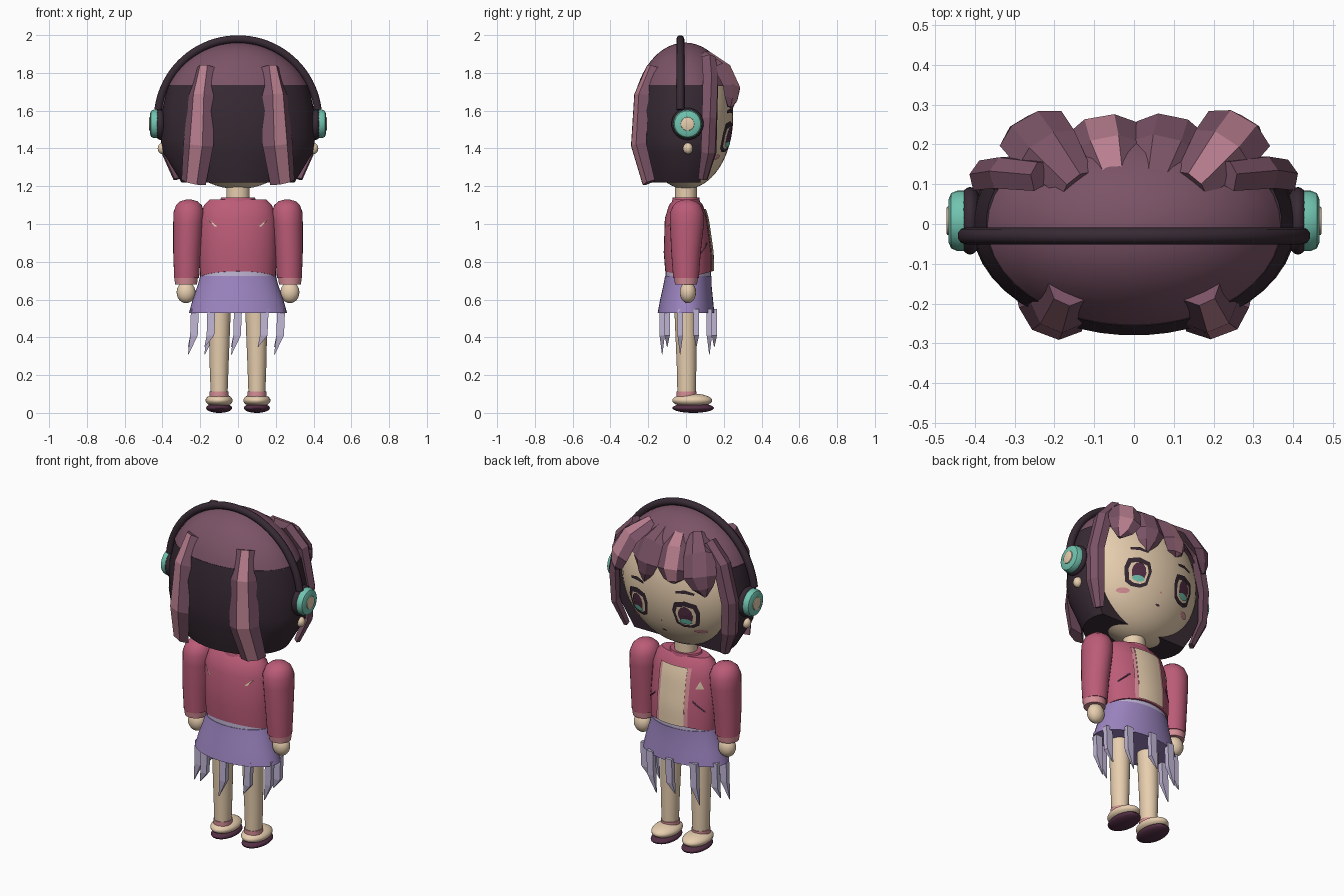
import bpy, bmesh, math
from mathutils import Vector, Matrix

if "Cube" in bpy.data.objects:
    bpy.data.objects.remove(bpy.data.objects["Cube"])


def material(name, r, g, b):
    m = bpy.data.materials.new(name)
    m.diffuse_color = [(c / 255) ** 2.2 for c in (r, g, b)] + [1]
    m.use_nodes = True
    m.node_tree.nodes["Principled BSDF"].inputs["Base Color"].default_value = m.diffuse_color
    return m


DARK = material("charcoal", 58, 46, 55)
MAUVE = material("mauve hair", 122, 84, 102)
LIGHT = material("hair highlight", 184, 126, 142)
JACKET = material("jacket rose", 186, 92, 119)
PURPLE = material("skirt purple", 154, 131, 190)
PALE = material("pale lavender", 193, 182, 214)
SKIN = material("skin", 234, 208, 176)
TEAL = material("teal", 112, 194, 174)
BLUSH = material("blush pink", 214, 142, 150)
SOLE = material("sole plum", 84, 50, 70)


def finish(name, bm, *mats, smooth=True, recalc=True):
    if recalc:
        bmesh.ops.recalc_face_normals(bm, faces=bm.faces)
    me = bpy.data.meshes.new(name)
    bm.to_mesh(me)
    bm.free()
    ob = bpy.data.objects.new(name, me)
    bpy.context.collection.objects.link(ob)
    for m in mats:
        me.materials.append(m)
    if smooth:
        bpy.ops.object.select_all(action='DESELECT')
        ob.select_set(True)
        bpy.context.view_layer.objects.active = ob
        bpy.ops.object.shade_smooth_by_angle(angle=math.radians(40))
    return ob


def skin_rings(bm, rings):
    """Join rings of points into a closed, capped tube; returns the strips by side."""
    vs = [[bm.verts.new(p) for p in r] for r in rings]
    n = len(vs[0])
    strips = [[] for _ in range(n)]
    for a, b in zip(vs, vs[1:]):
        for k in range(n):
            j = (k + 1) % n
            strips[k].append(bm.faces.new((a[k], a[j], b[j], b[k])))
    bm.faces.new(vs[0])
    bm.faces.new(vs[-1][::-1])
    return strips


def loft(name, rings, mat, n=28, arc=None, hem=0):
    """Stack of ellipses (cx, cy, z, rx, ry); arc gives a partial sweep, hem arches the first ring."""
    a0, a1 = arc or (0, 360 * (n - 1) / n)
    angs = [math.radians(a0 + (a1 - a0) * k / (n - 1)) for k in range(n)]
    bm = bmesh.new()
    skin_rings(bm, [[(cx + rx * math.cos(t), cy + ry * math.sin(t),
                      z + (hem * abs(math.sin(t)) if i == 0 else 0)) for t in angs]
                    for i, (cx, cy, z, rx, ry) in enumerate(rings)])
    return finish(name, bm, mat)


def ball(name, loc, size, mat, u=28, v=16):
    bm = bmesh.new()
    bmesh.ops.create_uvsphere(bm, u_segments=u, v_segments=v, radius=1,
                              matrix=Matrix.Translation(loc) @ Matrix.Diagonal((*size, 1)))
    return finish(name, bm, mat)


def lock(name, path, mat, highlight=None):
    """Faceted hair lock along (x, y, z, half width, half depth)."""
    prof = [(-1, 0), (-.45, .9), (.4, .9), (1, 0), (0, -.7)]
    pts = [Vector(p[:3]) for p in path]
    rings = []
    for i, p in enumerate(pts):
        t = (pts[min(i + 1, len(pts) - 1)] - pts[max(i - 1, 0)]).normalized()
        out = Vector((p.x / .16, p.y / .075, (p.z - 1.57) / .16))
        s = t.cross(out).normalized()
        d = s.cross(t)
        rings.append([p + s * a * path[i][3] + d * b * path[i][4] for a, b in prof])
    bm = bmesh.new()
    strips = skin_rings(bm, rings)
    if highlight is not None:
        for f in strips[highlight]:
            f.material_index = 1
    return finish(name, bm, mat, LIGHT, smooth=False)


def fan(name, cx, cz, poly, surf, off, mat, side=1):
    """Thin painted patch wrapped on a surface y = surf(x, z)."""
    bm = bmesh.new()
    put = lambda x, z: bm.verts.new((x, side * (surf(x, z) + off), z))
    c = put(cx, cz)
    ring = [put(cx + x, cz + z) for x, z in poly]
    for a, b in zip(ring, ring[1:] + ring[:1]):
        f = bm.faces.new((c, a, b))
        f.normal_update()
        if f.normal.y * side < 0:
            f.normal_flip()
    return finish(name, bm, mat, smooth=False, recalc=False)


def oval(rx, rz, n=12):
    return [(rx * math.cos(2 * math.pi * k / n), rz * math.sin(2 * math.pi * k / n)) for k in range(n)]


# Head and neck
def face_y(x, z):
    return .25 * math.sqrt(max(0, 1 - (x / .38) ** 2 - ((z - 1.57) / .385) ** 2))


ball("head", (0, 0, 1.57), (.38, .25, .385), SKIN, 40, 28)
loft("neck", [(0, 0, 1.08, .062, .058), (0, 0, 1.24, .062, .058)], SKIN)

# Face
EYE = [(-.075, .02), (-.06, .07), (0, .085), (.06, .07), (.075, .02), (.06, -.06), (.025, -.08), (-.025, -.08), (-.06, -.06)]
for s in (-1, 1):
    ex = .155 * s
    fan("eye_outline", ex, 1.46, EYE, face_y, .006, DARK)
    fan("eye_inner", ex, 1.455, [(x * .74, z * .72) for x, z in EYE], face_y, .009, SKIN)
    fan("iris", ex, 1.46, oval(.04, .055), face_y, .012, SOLE)
    fan("iris_glow", ex, 1.422, oval(.035, .017), face_y, .015, TEAL)
    fan("eyebrow", ex, 1.59, [(-.05, -.005), (0, .006), (.05, -.005), (.05, .008), (0, .02), (-.05, .008)], face_y, .006, DARK)
    fan("cheek", .21 * s, 1.355, oval(.033, .014), face_y, .005, BLUSH)
fan("mouth", 0, 1.325, oval(.015, .006, 8), face_y, .004, SOLE)
fan("nose", 0, 1.39, oval(.007, .006, 6), face_y, .004, BLUSH)

# Hair cap and back hair
cap = []
for k in range(12):
    a = math.radians(24.2 + (88.5 - 24.2) * k / 11)
    cap.append((0, -.005, 1.57 + .39 * math.sin(a), .407 * math.cos(a), .275 * math.cos(a)))
loft("hair_cap", cap, MAUVE, 40)
loft("back_hair", [(0, 0, 1.22, .30, .225), (0, 0, 1.38, .398, .268), (0, 0, 1.45, .408, .278),
                   (0, 0, 1.60, .402, .28), (0, 0, 1.735, .372, .256)], DARK, 28, arc=(-200, 20))

# Hair locks
for s in (-1, 1):
    lock("back_lock", [(.17 * s, -.17, 1.83, .05, .035), (.195 * s, -.225, 1.68, .07, .045),
                       (.21 * s, -.24, 1.42, .085, .045), (.235 * s, -.19, 1.22, .07, .035)], MAUVE, 1)
    lock("side_lock", [(.23 * s, .12, 1.87, .045, .04), (.325 * s, .13, 1.77, .05, .04),
                       (.375 * s, .125, 1.56, .05, .035), (.37 * s, .12, 1.38, .05, .03),
                       (.32 * s, .09, 1.24, .03, .02)], MAUVE)
for x, hl, tip in ((-.26, None, 1.61), (-.08, 1, 1.64), (.095, None, 1.6), (.265, 1, 1.62)):
    lock("fringe_lock", [(x * .55, .10, 1.885, .05, .035), (x * .85, .19, 1.82, .085, .04),
                         (x, .24, 1.72, .09, .035), (x * 1.06, .235, 1.66, .06, .03),
                         (x * 1.1, .228, tip, .012, .015)], MAUVE, hl)

# Headphones
crv = bpy.data.curves.new("headband", 'CURVE')
crv.dimensions = '3D'
crv.bevel_depth = .021
crv.bevel_resolution = 3
crv.use_fill_caps = True
spl = crv.splines.new('POLY')
spl.points.add(40)
for k, p in enumerate(spl.points):
    a = math.radians(7 + 166 * k / 40)
    p.co = (.426 * math.cos(a), -.03, 1.553 + .426 * math.sin(a), 1)
spl.use_smooth = True
crv.materials.append(DARK)
bpy.context.collection.objects.link(bpy.data.objects.new("headband", crv))


def disc(name, x0, x1, r, bevel, mat, s):
    prof = [(x0, r), (x1 - bevel, r), (x1 - bevel * .3, r - bevel * .3), (x1, r - bevel)]
    bm = bmesh.new()
    skin_rings(bm, [[(s * x, .008 + q * math.cos(2 * math.pi * k / 24), 1.53 + q * math.sin(2 * math.pi * k / 24))
                     for k in range(24)] for x, q in prof])
    finish(name, bm, mat)


for s in (-1, 1):
    ball("ear_cushion", (.412 * s, .008, 1.53), (.035, .085, .085), DARK)
    disc("ear_cup", .425, .466, .076, .022, TEAL, s)
    disc("ear_button", .46, .471, .036, .004, SKIN, s)
    ball("earring", (.40 * s, .01, 1.40), (.026, .026, .03), SKIN, 14, 8)

# Jacket
TORSO = [(0, .015, .715, .20, .125), (0, .01, .85, .205, .128), (0, 0, 1.03, .20, .112),
         (0, 0, 1.10, .18, .09), (0, 0, 1.13, .15, .065)]


def torso_y(x, z, side=1):
    for a, b in zip(TORSO, TORSO[1:]):
        if z <= b[2]:
            t = max(0, (z - a[2]) / (b[2] - a[2]))
            cy, rx, ry = (a[i] + (b[i] - a[i]) * t for i in (1, 3, 4))
            return side * cy + ry * math.sqrt(max(0, 1 - (x / rx) ** 2))
    return .06


def patch(name, x0, x1, z0, z1, off, mat):
    bm = bmesh.new()
    g = [[bm.verts.new((x0 + (x1 - x0) * i / 6, torso_y(x0 + (x1 - x0) * i / 6, z0 + (z1 - z0) * j / 8) + off,
                        z0 + (z1 - z0) * j / 8)) for i in range(7)] for j in range(9)]
    for j in range(8):
        for i in range(6):
            bm.faces.new((g[j][i], g[j + 1][i], g[j + 1][i + 1], g[j][i + 1]))
    finish(name, bm, mat, recalc=False)


loft("jacket", TORSO, JACKET, 36, hem=.035)
loft("collar", [(0, 0, 1.11, .10, .075), (0, 0, 1.14, .09, .07)], JACKET)
patch("shirt_front", -.08, .08, .75, 1.08, .009, SKIN)
for s in (-1, 1):
    patch("lapel", min(.08 * s, .10 * s), max(.08 * s, .10 * s), .75, 1.08, .007, BLUSH)
    fan("pocket_line", .15 * s, .87, [(-.03 * s, .022), (-.03 * s, .034), (.03 * s, -.022), (.03 * s, -.034)], torso_y, .005, SOLE)
    fan("back_mark", .14 * s, 1.005, [(-.03 * s, -.018), (-.015 * s, -.018), (.028 * s, .03), (.015 * s, .02)],
        lambda x, z: torso_y(x, z, -1), .005, SKIN, -1)
fan("badge", -.15, .99, [(-.02, -.02), (.02, -.02), (0, .025)], torso_y, .006, SKIN)

# Arms, cuffs and hands
for s in (-1, 1):
    x = .26 * s
    loft("sleeve", [(.272 * s, 0, .715, .066, .068), (.27 * s, 0, .85, .073, .078), (.263 * s, .005, 1.0, .08, .09),
                    (x, .005, 1.06, .082, .09), (x, .005, 1.10, .068, .072), (x, .005, 1.12, .046, .048),
                    (x, .005, 1.13, .012, .012)], JACKET)
    loft("cuff", [(.275 * s, 0, .68, .058, .058), (.275 * s, 0, .72, .063, .064)], BLUSH)
    ball("hand", (.275 * s, .01, .638), (.05, .043, .057), SKIN, 20, 12)

# Skirt with fringe
loft("waistband", [(0, .012, .70, .196, .12), (0, .012, .77, .196, .12)], PALE)
loft("skirt", [(0, 0, .53, .26, .15), (0, .003, .60, .24, .14), (0, .008, .68, .212, .127), (0, .012, .725, .20, .123)], PURPLE, 36)
for k in range(10):
    a = math.radians(36 * k + 18)
    x, y = .24 * math.cos(a), .012 + .138 * math.sin(a)
    tip = .31 if k % 2 else .35
    bm = bmesh.new()
    skin_rings(bm, [[(x + dx + w * i, y + w * .7 * j, z) for i, j in ((-1, -1), (1, -1), (1, 1), (-1, 1))]
                    for dx, z, w in ((0, .55, .021), (-.005, .41, .02), (-.035, tip, .002))])
    finish("fringe_strip", bm, PALE, smooth=False)

# Legs and shoes
for s in (-1, 1):
    x = .10 * s
    loft("leg", [(x, .003, .08, .044, .048), (x, .003, .25, .05, .052), (x * .97, -.003, .58, .06, .06)], SKIN)
    loft("ankle_band", [(x, .003, .085, .05, .053), (x, .003, .112, .05, .053)], BLUSH)
    ball("shoe", (x, .033, .066), (.072, .106, .036), SKIN)
    ball("sole", (x, .038, .026), (.069, .11, .026), SOLE)
